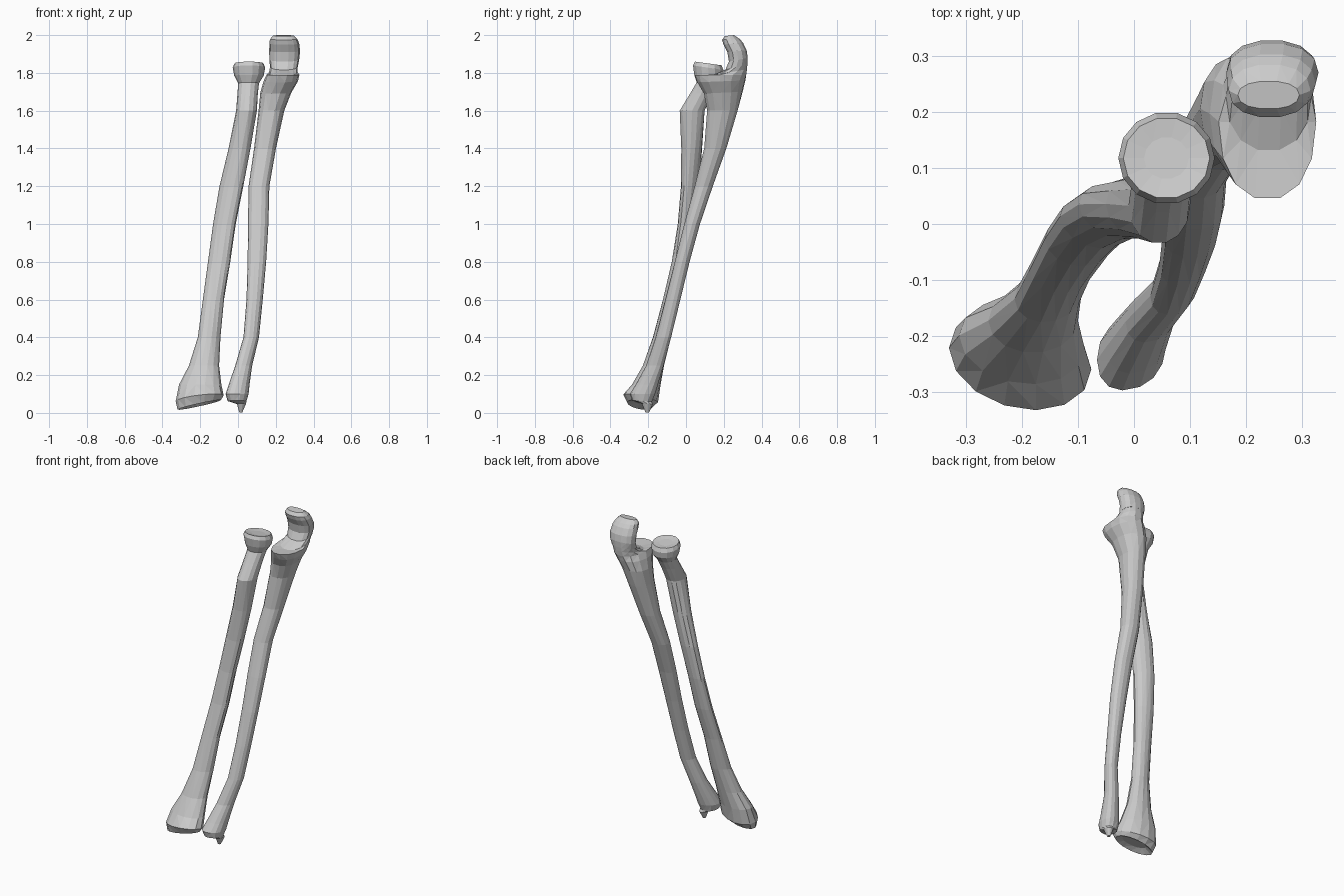
import bpy, bmesh
from math import sin, cos, pi

SIDES = 14


def loft(name, rings, power=0.9):
    """Skin tilted oval rings: (x centre, half width, front y, front z,
    back y, back z, y skew along x, z slope along x)."""
    bm = bmesh.new()
    loops = []
    for xc, hw, yf, zf, yb, zb, skew, slope in rings:
        loop = []
        for i in range(SIDES):
            a = 2 * pi * i / SIDES
            c, s = cos(a), sin(a)
            dx = hw * abs(c) ** power * (1 if c > 0 else -1)
            t = 0.5 + 0.5 * abs(s) ** power * (1 if s > 0 else -1)
            loop.append(bm.verts.new((xc + dx,
                                      yf + (yb - yf) * t + skew * dx,
                                      zf + (zb - zf) * t + slope * dx)))
        loops.append(loop)
    for lo, hi in zip(loops, loops[1:]):
        for i in range(SIDES):
            j = (i + 1) % SIDES
            bm.faces.new((lo[i], lo[j], hi[j], hi[i]))
    bm.faces.new(loops[0][::-1])
    bm.faces.new(loops[-1])
    bmesh.ops.recalc_face_normals(bm, faces=bm.faces[:])
    # faceted triangles like a reduced scan
    bmesh.ops.triangulate(bm, faces=bm.faces[:])
    mesh = bpy.data.meshes.new(name)
    bm.to_mesh(mesh)
    bm.free()
    obj = bpy.data.objects.new(name, mesh)
    bpy.context.collection.objects.link(obj)
    return obj


# Radius: hollow wrist face and flared end, shaft, tuberosity, round head
loft("radius_bone", [
    (-0.20, 0.075, -0.275, 0.06, -0.20, 0.055, -0.10, 0.15),
    (-0.205, 0.115, -0.31, 0.05, -0.18, 0.035, -0.12, 0.22),
    (-0.203, 0.127, -0.33, 0.095, -0.15, 0.06, -0.15, 0.12),
    (-0.200, 0.112, -0.285, 0.15, -0.135, 0.15, -0.10, 0.0),
    (-0.180, 0.080, -0.230, 0.25, -0.115, 0.25, 0.0, 0.0),
    (-0.153, 0.060, -0.175, 0.40, -0.08, 0.40, 0.1, 0.0),
    (-0.130, 0.056, -0.123, 0.60, -0.04, 0.60, 0.0, 0.0),
    (-0.100, 0.059, -0.075, 0.80, 0.01, 0.80, -0.1, 0.0),
    (-0.072, 0.060, -0.042, 1.00, 0.045, 1.00, -0.2, 0.0),
    (-0.035, 0.063, -0.025, 1.20, 0.07, 1.20, -0.2, 0.0),
    (0.008, 0.058, -0.025, 1.40, 0.085, 1.40, -0.1, 0.0),
    (0.045, 0.055, -0.035, 1.60, 0.10, 1.60, 0.0, 0.0),
    (0.051, 0.054, 0.020, 1.69, 0.14, 1.69, 0.0, 0.0),
    (0.056, 0.055, 0.055, 1.75, 0.165, 1.74, 0.0, 0.0),
    (0.058, 0.078, 0.042, 1.79, 0.195, 1.78, 0.0, 0.0),
    (0.058, 0.086, 0.035, 1.84, 0.20, 1.815, 0.0, 0.0),
    (0.058, 0.077, 0.045, 1.86, 0.19, 1.84, 0.0, 0.0),
    (0.058, 0.040, 0.080, 1.85, 0.155, 1.84, 0.0, 0.0),
], 1.0)

# Ulna: styloid tip, small head, shaft, coronoid shelf, notch, olecranon hook
loft("ulna_bone", [
    (0.015, 0.008, -0.215, 0.003, -0.195, 0.003, 0.0, 0.0),
    (0.018, 0.024, -0.235, 0.05, -0.175, 0.045, 0.0, 0.0),
    (-0.005, 0.050, -0.285, 0.065, -0.18, 0.06, 0.1, 0.0),
    (-0.005, 0.061, -0.295, 0.10, -0.165, 0.10, 0.2, 0.0),
    (0.006, 0.055, -0.265, 0.15, -0.15, 0.15, 0.2, 0.0),
    (0.030, 0.045, -0.21, 0.25, -0.12, 0.25, 0.2, 0.0),
    (0.070, 0.041, -0.16, 0.40, -0.08, 0.40, 0.2, 0.0),
    (0.088, 0.043, -0.11, 0.60, -0.03, 0.60, 0.1, 0.0),
    (0.100, 0.049, -0.06, 0.80, 0.02, 0.80, 0.0, 0.0),
    (0.107, 0.054, -0.01, 1.00, 0.075, 1.00, 0.0, 0.0),
    (0.111, 0.055, 0.045, 1.20, 0.143, 1.20, 0.0, 0.0),
    (0.143, 0.058, 0.095, 1.40, 0.215, 1.40, 0.0, 0.0),
    (0.177, 0.068, 0.11, 1.60, 0.275, 1.60, 0.0, 0.0),
    (0.200, 0.082, 0.095, 1.69, 0.30, 1.70, -0.1, 0.0),
    (0.226, 0.091, 0.060, 1.75, 0.315, 1.76, -0.1, 0.0),
    (0.238, 0.087, 0.043, 1.79, 0.322, 1.79, 0.0, 0.0),
    (0.240, 0.076, 0.130, 1.785, 0.325, 1.82, 0.0, 0.0),
    (0.243, 0.073, 0.205, 1.815, 0.327, 1.85, 0.0, 0.0),
])
bpy.data.objects["ulna_bone"].name = "ulna_shaft"

# Hooked top, starting inside the shaft's last ring
loft("ulna_olecranon", [
    (0.243, 0.073, 0.205, 1.812, 0.327, 1.845, 0.0, 0.0),
    (0.245, 0.079, 0.226, 1.86, 0.328, 1.88, 0.0, 0.0),
    (0.247, 0.082, 0.218, 1.91, 0.322, 1.92, 0.0, 0.0),
    (0.245, 0.079, 0.197, 1.95, 0.303, 1.96, 0.0, 0.0),
    (0.242, 0.073, 0.190, 1.975, 0.285, 1.98, 0.0, 0.0),
    (0.240, 0.055, 0.205, 1.995, 0.255, 2.00, 0.0, 0.0),
])
